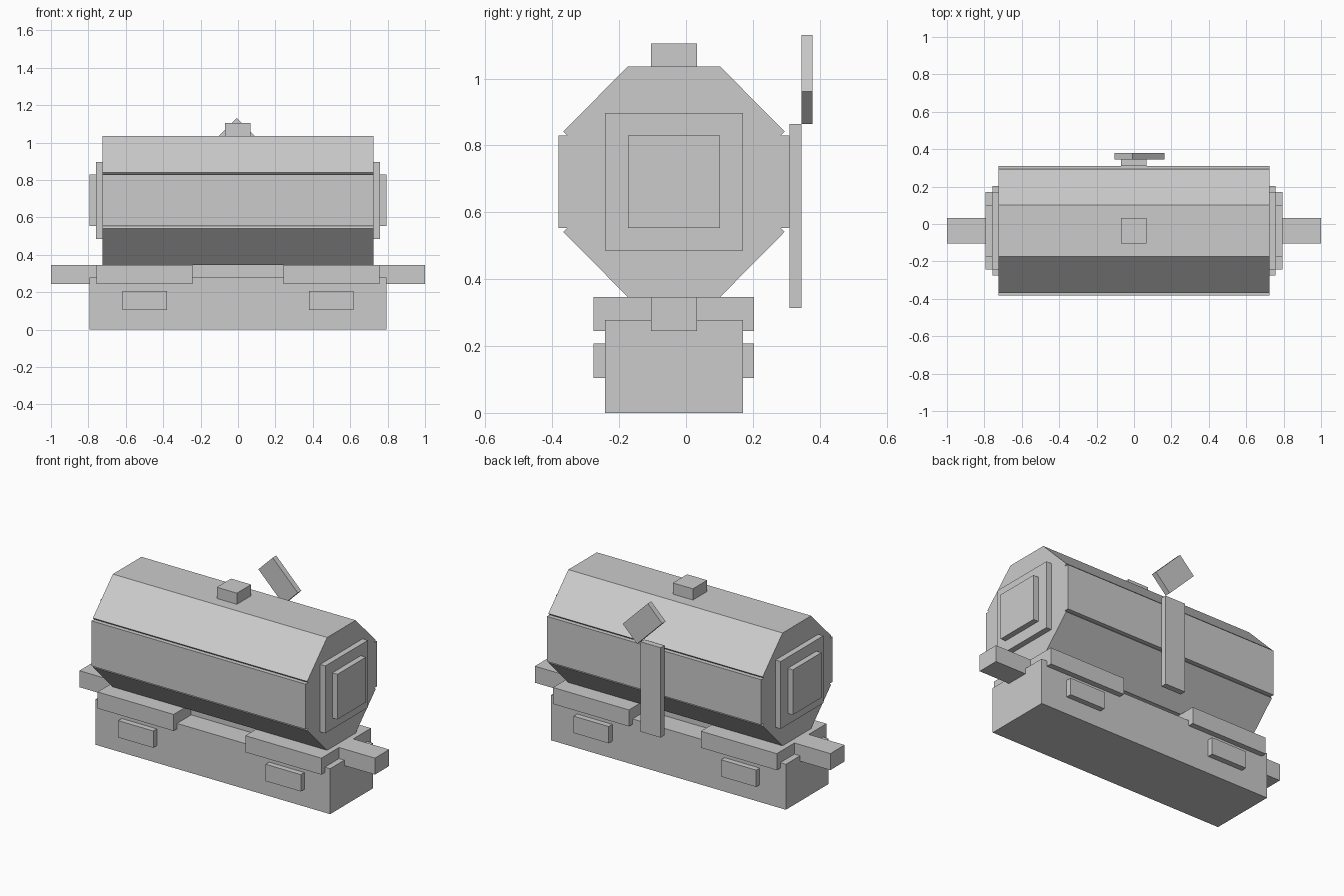
import bpy
from math import sqrt

if "Cube" in bpy.data.objects:
    bpy.data.objects.remove(bpy.data.objects["Cube"])

YC = -0.036   # centre line of the box body
ZC = 0.6915   # height of the barrel axis


def new_object(name, verts, faces):
    mesh = bpy.data.meshes.new(name)
    mesh.from_pydata(verts, [], faces)
    obj = bpy.data.objects.new(name, mesh)
    bpy.context.collection.objects.link(obj)
    return obj


def prism(name, profile, lo, hi, place):
    """Extrude a 2D profile from lo to hi; place(a, b, t) gives the 3D point."""
    n = len(profile)
    verts = [place(a, b, t) for t in (lo, hi) for a, b in profile]
    faces = [list(range(n))[::-1], list(range(n, 2 * n))]
    faces += [[i, (i + 1) % n, n + (i + 1) % n, n + i] for i in range(n)]
    obj = new_object(name, verts, faces)
    # make the normals consistent
    import bmesh
    bm = bmesh.new()
    bm.from_mesh(obj.data)
    bmesh.ops.recalc_face_normals(bm, faces=bm.faces)
    bm.to_mesh(obj.data)
    bm.free()
    return obj


def box(name, x, y, z):
    rect = [(x[0], y[0]), (x[1], y[0]), (x[1], y[1]), (x[0], y[1])]
    return prism(name, rect, z[0], z[1], lambda a, b, t: (a, b, t))


def about(centre, half):
    return (centre - half, centre + half)


# Eight-sided barrel with small grooves beside the vertical sides
quarter = [(0.345, 0.138), (0.319, 0.138), (0.331, 0.150), (0.138, 0.345)]
profile = quarter + [(-y, z) for y, z in quarter[::-1]]
profile += [(-y, -z) for y, z in quarter] + [(y, -z) for y, z in quarter[::-1]]
prism("barrel", profile, -0.725, 0.725, lambda a, b, t: (t, YC + a, ZC + b))

# Stepped plates on the two barrel ends
for side, s in (("left", -1), ("right", 1)):
    box(f"{side}_outer_plate", sorted((s * 0.725, s * 0.76)), about(YC, 0.206), about(ZC, 0.206))
    box(f"{side}_inner_plate", sorted((s * 0.76, s * 0.794)), about(YC, 0.138), about(ZC, 0.138))

# Top knob
box("top_knob", (-0.07, 0.066), about(YC, 0.069), (1.035, 1.105))

# Base with long beam
box("base", (-0.795, 0.793), about(YC, 0.206), (0, 0.278))
box("long_beam", (-1, 1), about(YC, 0.069), (0.245, 0.346))

# Cross supports and side pads, one of each per half
for side, s in (("left", -1), ("right", 1)):
    box(f"{side}_support", sorted((s * 0.243, s * 0.757)), about(YC, 0.24), (0.245, 0.346))
    box(f"{side}_pads", sorted((s * 0.38, s * 0.618)), about(YC, 0.24), (0.105, 0.208))

# Flag pole strip on the back
box("flag_strip", (-0.07, 0.066), (0.309, 0.345), (0.314, 0.864))

# Tilted flag, its lowest corner at the top of the strip
d = 1 / sqrt(2)
w, h = 0.137 * d, 0.24 * d
fx, fz = 0.066, 0.864
flag = [(fx, fz), (fx + w, fz + w), (fx + w - h, fz + w + h), (fx - h, fz + h)]
prism("flag", flag, 0.345, 0.379, lambda a, b, t: (a, t, b))
